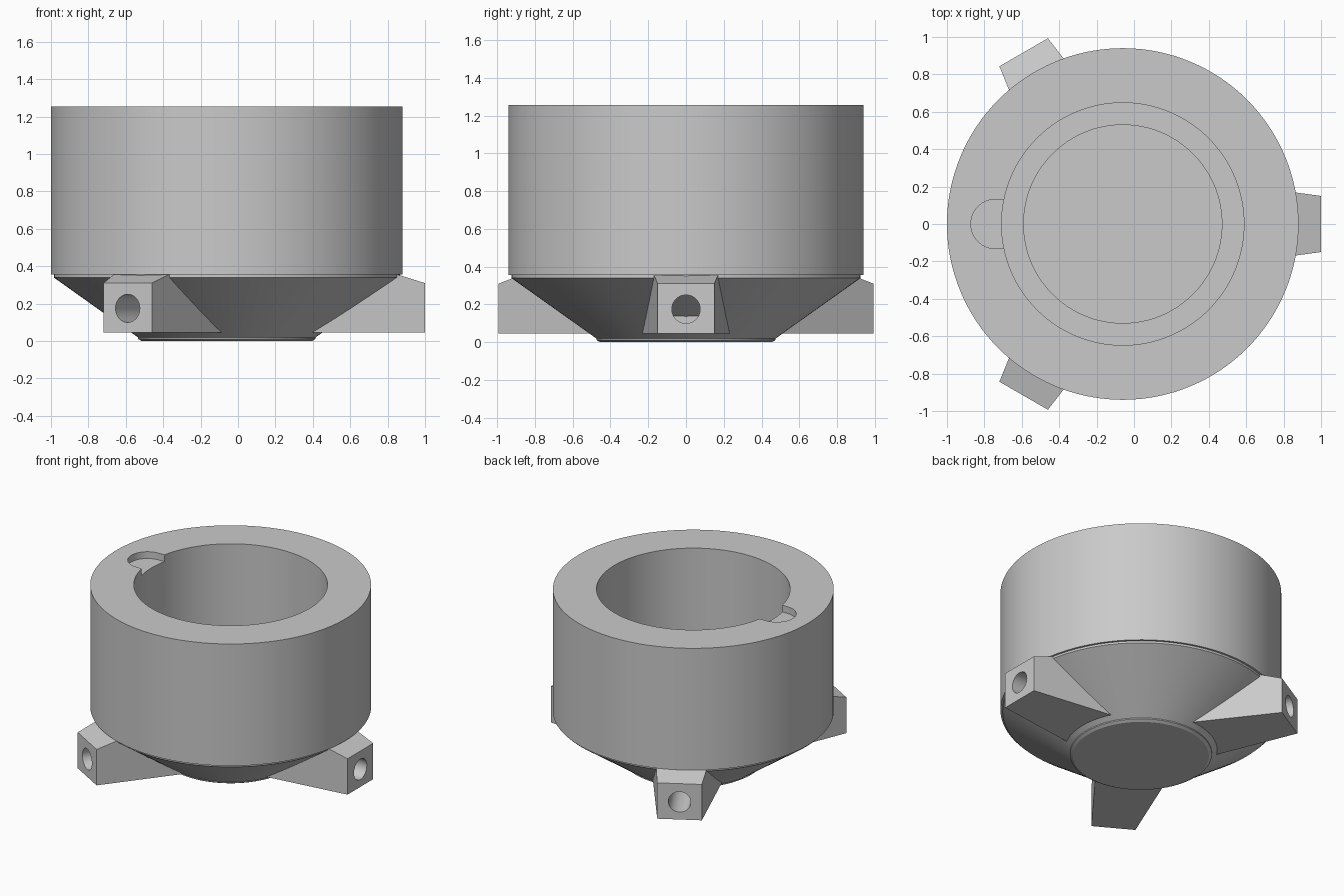
import bpy, bmesh
from math import sin, cos, pi, radians
from mathutils import Matrix

cube = bpy.data.objects.get("Cube")
if cube:
    bpy.data.objects.remove(cube, do_unlink=True)

AXIS_X = -0.06   # body axis, offset so the whole model is centred
HEIGHT = 1.255
SEGMENTS = 128

grey = bpy.data.materials.new("plain grey")
grey.use_nodes = True
colour = (0.59, 0.59, 0.59, 1)
grey.diffuse_color = colour
grey.node_tree.nodes["Principled BSDF"].inputs["Base Color"].default_value = colour


def finish(name, bm, matrix=None):
    """Turn a bmesh into a linked object."""
    bmesh.ops.recalc_face_normals(bm, faces=bm.faces)
    mesh = bpy.data.meshes.new(name)
    bm.to_mesh(mesh)
    bm.free()
    if matrix:
        mesh.transform(matrix)
    mesh.materials.append(grey)
    obj = bpy.data.objects.new(name, mesh)
    bpy.context.collection.objects.link(obj)
    return obj


def lathe(name, profile):
    """Stack rings of (radius, height) and cap both ends."""
    bm = bmesh.new()
    rings = []
    for r, z in profile:
        rings.append([bm.verts.new((AXIS_X + r * cos(2 * pi * i / SEGMENTS),
                                    r * sin(2 * pi * i / SEGMENTS), z))
                      for i in range(SEGMENTS)])
    for low, high in zip(rings, rings[1:]):
        for i in range(SEGMENTS):
            j = (i + 1) % SEGMENTS
            bm.faces.new((low[i], low[j], high[j], high[i]))
    bm.faces.new(rings[0])
    bm.faces.new(rings[-1])
    return finish(name, bm)


def prism(name, bottom, top, matrix=None):
    """Join two matching outlines into a solid."""
    bm = bmesh.new()
    a = [bm.verts.new(p) for p in bottom]
    b = [bm.verts.new(p) for p in top]
    bm.faces.new(a)
    bm.faces.new(b)
    for i in range(len(a)):
        j = (i + 1) % len(a)
        bm.faces.new((a[i], a[j], b[j], b[i]))
    return finish(name, bm, matrix)


def combine(target, tool, operation):
    """Apply a boolean and discard the tool."""
    mod = target.modifiers.new(operation.lower(), "BOOLEAN")
    mod.operation = operation
    mod.solver = "EXACT"
    mod.object = tool
    tool.hide_render = True
    bpy.context.view_layer.objects.active = target
    bpy.ops.object.modifier_apply(modifier=mod.name)
    bpy.data.objects.remove(tool, do_unlink=True)


# Body: base disc, cone, small lip and straight wall
body = lathe("cup_body", [(0.455, 0), (0.475, 0.012), (0.475, 0.02),
                          (0.925, 0.34), (0.925, 0.355),
                          (0.94, 0.355), (0.94, HEIGHT)])

# Three tapered feet with blind round holes
OUT, IN = 1.06, 0.40
for n in range(3):
    turn = Matrix.Translation((AXIS_X, 0, 0)) @ Matrix.Rotation(radians(120 * n), 4, "Z")
    plan = [(OUT, -0.15), (OUT, 0.15), (IN, 0.239), (IN, -0.239)]
    foot = prism("foot", [(x, y, 0.045) for x, y in plan],
                 [(x, y, 0.31 + 0.31 * (OUT - x)) for x, y in plan], turn)
    circle = [(0.075 * cos(2 * pi * i / 48), 0.175 + 0.075 * sin(2 * pi * i / 48))
              for i in range(48)]
    drill = prism("foot_hole_cutter", [(0.64, y, z) for y, z in circle],
                  [(1.2, y, z) for y, z in circle], turn)
    combine(foot, drill, "DIFFERENCE")
    combine(body, foot, "UNION")

# Stepped bore
bore = lathe("bore_cutter", [(0.53, 0.15), (0.53, 0.36), (0.648, 0.36),
                             (0.648, HEIGHT + 0.2)])
combine(body, bore, "DIFFERENCE")

# Shallow rounded notch in the rim, open to the bore
outline = [(-0.74 + 0.132 * cos(pi / 2 + pi * i / 32), 0.132 * sin(pi / 2 + pi * i / 32))
           for i in range(33)]
outline += [(-0.6, -0.132), (-0.6, 0.132)]
notch = prism("notch_cutter", [(x, y, HEIGHT - 0.05) for x, y in outline],
              [(x, y, HEIGHT + 0.1) for x, y in outline])
combine(body, notch, "DIFFERENCE")

# Smooth round walls, crisp edges
bpy.ops.object.select_all(action="DESELECT")
body.select_set(True)
bpy.context.view_layer.objects.active = body
bpy.ops.object.shade_smooth_by_angle(angle=radians(20))
